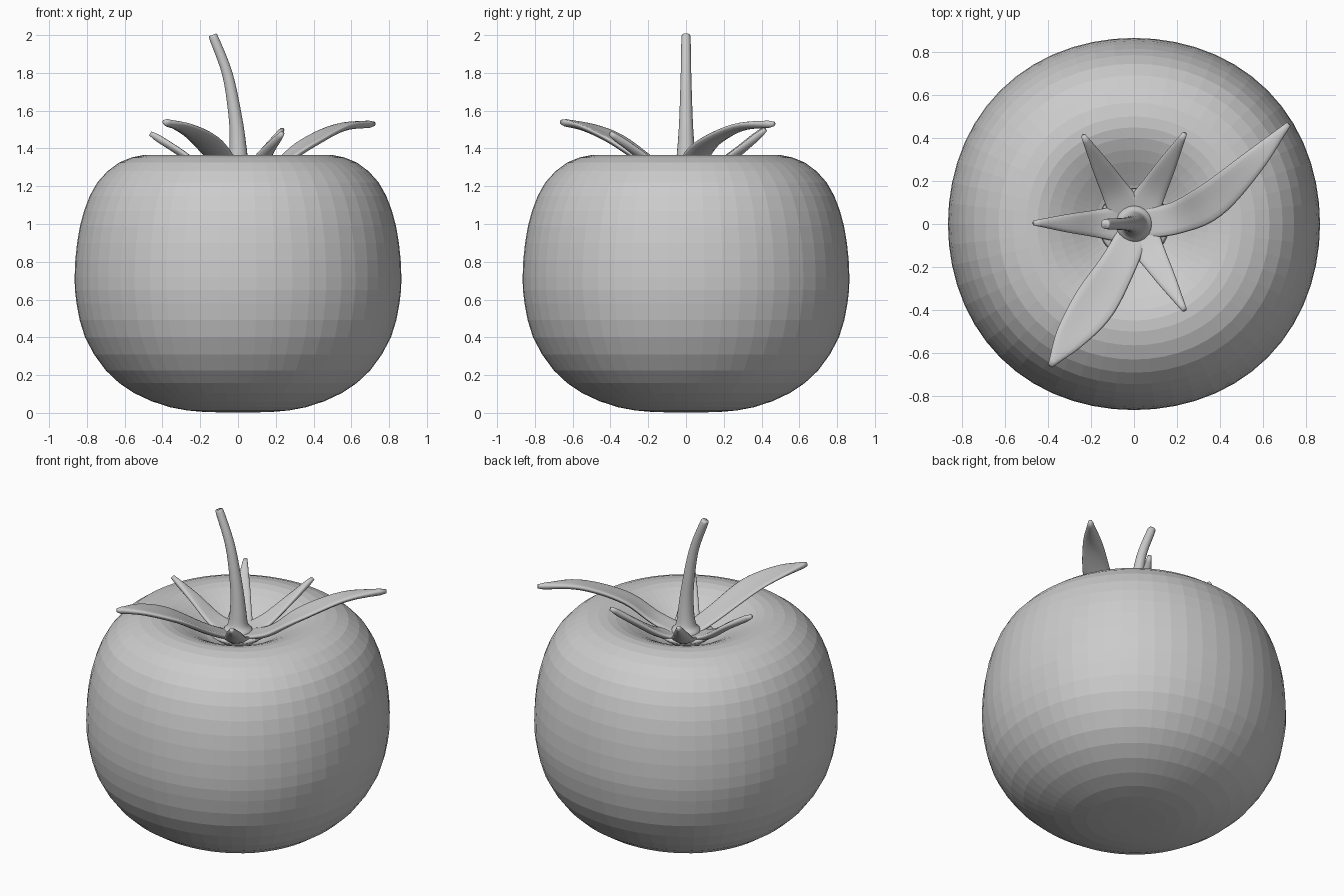
import bpy, bmesh, math
from mathutils import Vector

if "Cube" in bpy.data.objects:
    bpy.data.objects.remove(bpy.data.objects["Cube"])


def spline(pts, steps):
    """Catmull-Rom interpolation through points of any dimension."""
    p = [tuple(2 * a - b for a, b in zip(pts[0], pts[1]))] + list(pts)
    p.append(tuple(2 * a - b for a, b in zip(pts[-1], pts[-2])))
    out = []
    for i in range(1, len(p) - 2):
        for s in range(steps):
            t = s / steps
            out.append(tuple(
                0.5 * (2 * b + (c - a) * t + (2 * a - 5 * b + 4 * c - d) * t * t
                       + (3 * b - a - 3 * c + d) * t ** 3)
                for a, b, c, d in zip(p[i - 1], p[i], p[i + 1], p[i + 2])))
    out.append(tuple(pts[-1]))
    return out


def loft(name, rings, smooth):
    """Skin closed rings of points and cap both ends."""
    bm = bmesh.new()
    rows = [[bm.verts.new(v) for v in ring] for ring in rings]
    n = len(rows[0])
    for a, b in zip(rows, rows[1:]):
        for i in range(n):
            j = (i + 1) % n
            bm.faces.new((a[i], a[j], b[j], b[i]))
    bm.faces.new(rows[0][::-1])
    bm.faces.new(rows[-1])
    bmesh.ops.recalc_face_normals(bm, faces=bm.faces)
    for f in bm.faces:
        f.smooth = smooth
    me = bpy.data.meshes.new(name)
    bm.to_mesh(me)
    bm.free()
    ob = bpy.data.objects.new(name, me)
    bpy.context.collection.objects.link(ob)
    return ob


def lathe(name, profile, segs, lobe, smooth):
    rings = []
    for r, z in profile:
        ring = []
        for i in range(segs):
            a = 2 * math.pi * i / segs
            k = max(r, 0.002) * (1 + lobe * (1 - math.cos(4 * a)))
            ring.append((k * math.cos(a), k * math.sin(a), z))
        rings.append(ring)
    return loft(name, rings, smooth)


# Fruit: faceted, slightly four-sided, dimpled on top
body_profile = [(0, 0.003), (0.18, 0.005), (0.36, 0.03), (0.55, 0.105),
                (0.70, 0.225), (0.81, 0.40), (0.855, 0.58), (0.865, 0.72),
                (0.852, 0.90), (0.815, 1.07), (0.745, 1.22), (0.63, 1.325),
                (0.50, 1.365), (0.40, 1.355), (0.29, 1.305), (0.18, 1.24),
                (0.08, 1.205), (0, 1.20)]
lathe("fruit", spline(body_profile, 2), 56, 0.008, False)


def leaf(name, pts):
    """pts: x, y, z, half width. Thin, slightly cupped pointed blade."""
    path = spline(pts, 6)
    rings = []
    for i, q in enumerate(path):
        c = Vector(q[:3])
        t = (Vector(path[min(i + 1, len(path) - 1)][:3])
             - Vector(path[max(i - 1, 0)][:3])).normalized()
        side = t.cross(Vector((0, 0, 1))).normalized()
        up = side.cross(t)
        w = max(q[3], 0.006)
        th = min(0.02, w)
        ring = []
        for k in range(14):
            a = 2 * math.pi * k / 14
            u = math.cos(a)
            ring.append(c + side * w * u
                        + up * (th * math.sin(a) + 0.2 * w * u * u))
        rings.append(ring)
    loft(name, rings, True)


# Two long leaves
leaf("long_leaf_right", [(0.04, 0, 1.24, 0.07), (0.2, 0.03, 1.295, 0.075),
                         (0.36, 0.11, 1.41, 0.085), (0.55, 0.285, 1.51, 0.058),
                         (0.72, 0.465, 1.53, 0.012)])
leaf("long_leaf_front", [(0, -0.04, 1.235, 0.07), (-0.08, -0.2, 1.32, 0.085),
                         (-0.19, -0.38, 1.44, 0.10), (-0.3, -0.53, 1.51, 0.07),
                         (-0.39, -0.66, 1.54, 0.012)])

# Four short leaves
for i, (x, y, z) in enumerate([(0.235, 0.42, 1.50), (-0.235, 0.41, 1.50),
                               (-0.465, 0.005, 1.48), (0.235, -0.40, 1.48)]):
    leaf(f"short_leaf_{i + 1}",
         [(x * 0.1, y * 0.1, 1.235, 0.09), (x * 0.38, y * 0.38, 1.285, 0.065),
          (x * 0.68, y * 0.68, 1.385, 0.042), (x, y, z, 0.012)])

# Calyx web joining the leaves
lathe("calyx_disc", [(0, 1.215), (0.12, 1.22), (0.165, 1.255), (0.155, 1.27),
                     (0.10, 1.26), (0, 1.26)], 32, 0, True)

# Stem: flared foot, bending left towards the tip (x, z, radius)
stem = spline([(0, 1.24, 0.09), (0, 1.275, 0.082), (0, 1.31, 0.058),
               (0, 1.40, 0.046), (-0.012, 1.55, 0.036), (-0.055, 1.79, 0.028),
               (-0.128, 1.985, 0.024), (-0.131, 1.993, 0.015)], 5)
rings = []
for i, (x, z, r) in enumerate(stem):
    a, b = stem[max(i - 1, 0)], stem[min(i + 1, len(stem) - 1)]
    t = Vector((b[0] - a[0], 0, b[1] - a[1])).normalized()
    u, v = Vector((t.z, 0, -t.x)), Vector((0, 1, 0))
    rings.append([Vector((x, 0, z)) + r * (u * math.cos(k * math.pi / 10)
                  + v * math.sin(k * math.pi / 10)) for k in range(20)])
loft("stem", rings, True)
